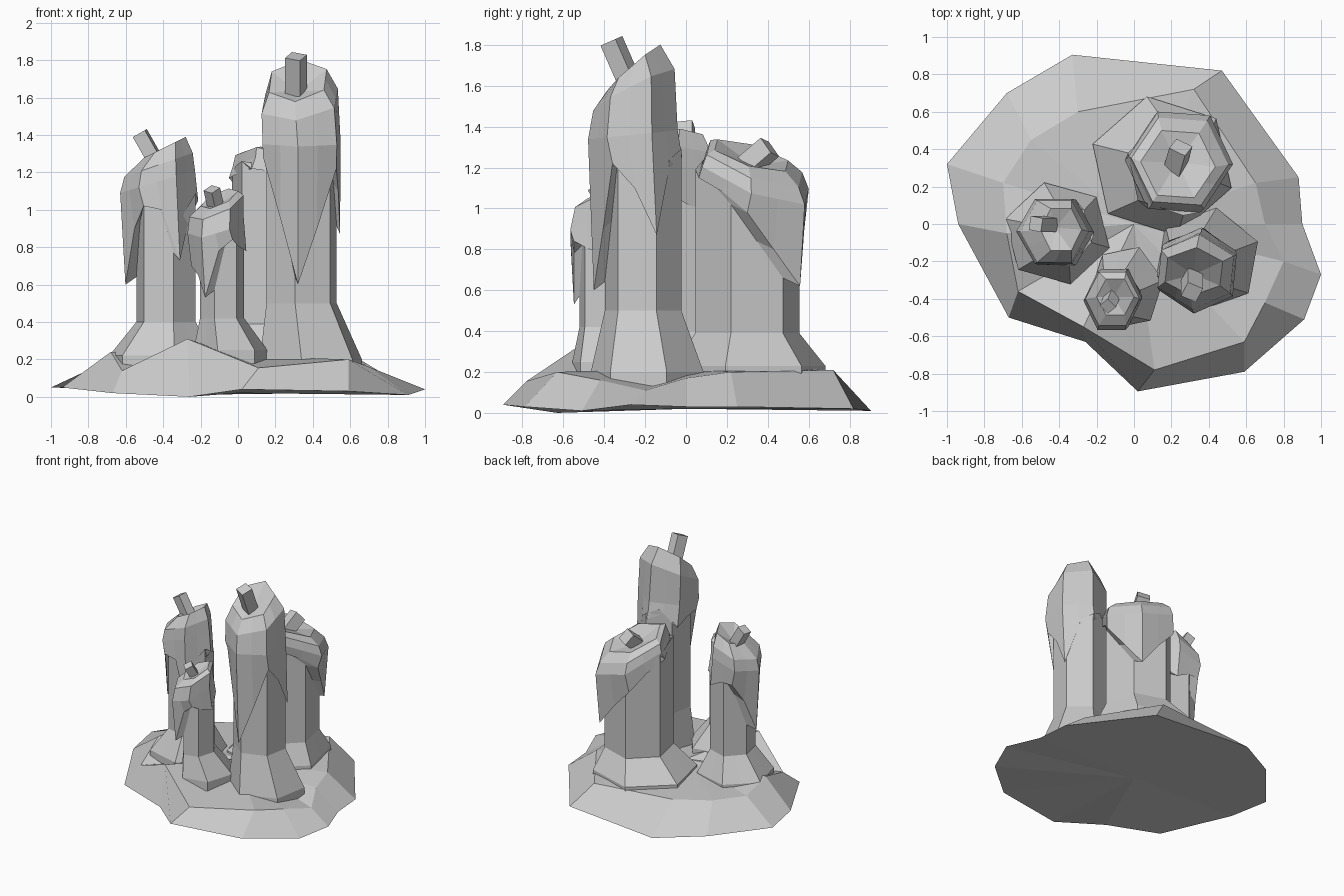
import bpy, bmesh, math
from mathutils import Vector

if "Cube" in bpy.data.objects:
    bpy.data.objects.remove(bpy.data.objects["Cube"])

wax = bpy.data.materials.new("grey_wax")
wax.diffuse_color = (0.6, 0.6, 0.6, 1)
wax.use_nodes = True
wax.node_tree.nodes["Principled BSDF"].inputs["Base Color"].default_value = wax.diffuse_color


def finish(name, bm):
    bmesh.ops.recalc_face_normals(bm, faces=bm.faces[:])
    mesh = bpy.data.meshes.new(name)
    bm.to_mesh(mesh)
    bm.free()
    mesh.materials.append(wax)
    obj = bpy.data.objects.new(name, mesh)
    bpy.context.collection.objects.link(obj)
    return obj


def loft(name, rings, bottom=None, top=None):
    """Skin equal-length rings; close each end with a fan or a single face."""
    bm = bmesh.new()
    loops = [[bm.verts.new(p) for p in ring] for ring in rings]
    n = len(loops[0])
    for a, b in zip(loops, loops[1:]):
        for i in range(n):
            j = (i + 1) % n
            bm.faces.new((a[i], a[j], b[j], b[i]))
    for loop, centre in ((loops[0], bottom), (loops[-1], top)):
        if centre is None:
            bm.faces.new(loop)
        else:
            c = bm.verts.new(centre)
            for i in range(n):
                bm.faces.new((loop[i], loop[(i + 1) % n], c))
    return finish(name, bm)


def hex_ring(cx, cy, rx, ry, z, phase, sx=0, sy=0, heights=None):
    """Twelve points on a six-sided outline, on a plane sloping by sx, sy."""
    pts = []
    for i in range(12):
        a = math.radians(phase + 30 * i)
        k = math.cos(math.pi / 6) if i % 2 else 1
        dx, dy = rx * k * math.cos(a), ry * k * math.sin(a)
        h = heights[i] if heights else z + sx * dx + sy * dy
        pts.append((cx + dx, cy + dy, h))
    return pts


def candle(name, phase, shell, base, body, bulge, shoulder, rim, dip, drips):
    """Flared hexagonal stem with an overhanging, dripping, slanted top."""
    under = [z + 0.04 for z in drips]
    cx, cy, rx, ry, z = base
    bx, by, brx, bry, bz = body
    gx, gy, grx, gry = bulge[:4]
    rings = [
        hex_ring(cx, cy, rx, ry, z - 0.09, phase),
        hex_ring(cx, cy, rx, ry, z, phase),
        hex_ring(bx, by, brx, bry, bz, phase),
        hex_ring(bx, by, brx, bry, 0, phase, heights=under),
        hex_ring((gx + bx) / 2, (gy + by) / 2, (grx + brx) / 2 + 0.012,
                 (gry + bry) / 2 + 0.012, 0, shell, heights=drips),
    ]
    for cx, cy, rx, ry, z, sx, sy in (bulge, shoulder, rim):
        rings.append(hex_ring(cx, cy, rx, ry, z, shell, sx, sy))
    loft(name, rings, top=dip)


def wick(name, start, end, radius, turn):
    """Leaning square prism."""
    a, b = Vector(start), Vector(end)
    q = (b - a).to_track_quat('Z', 'Y')
    corner = [q @ Vector((radius * math.cos(math.radians(turn + 90 * i)),
                          radius * math.sin(math.radians(turn + 90 * i)), 0))
              for i in range(4)]
    loft(name, [[a + c for c in corner], [b + c for c in corner]])


# Melted wax puddle: outer edge and matching upper ridge
edge = [(-1, .32, .05), (-.68, .70, .04), (-.33, .905, .01), (.47, .82, .02),
        (.88, .25, .03), (.90, 0, .03), (1, -.27, .04), (.91, -.51, .01),
        (.59, -.79, .03), (.02, -.895, .04), (-.26, -.63, 0),
        (-.67, -.50, .02), (-.94, 0, .05)]
ridge = [(-.70, .22, .19), (-.55, .45, .2), (-.30, .60, .2), (.32, .72, .21),
         (.65, .22, .2), (.70, 0, .17), (.80, -.20, .11), (.70, -.42, .16),
         (.59, -.63, .2), (.11, -.78, .155), (-.27, -.55, .31),
         (-.62, -.36, .14), (-.68, -.05, .24)]
loft("wax_puddle", [edge, ridge], bottom=(0, 0, .02), top=(0, 0, .22))

# Tall candle at the front right
candle("tall_candle", 20, 25,
       base=(.39, -.19, .29, .28, .2), body=(.34, -.21, .20, .19, .5),
       bulge=(.34, -.26, .23, .22, 1.36, 0, .1),
       shoulder=(.33, -.255, .225, .2, 1.58, .12, .5),
       rim=(.32, -.255, .17, .13, 1.69, .1, .85), dip=(.32, -.27, 1.63),
       drips=[.87, 1.2, 1.25, 1.3, 1.2, 1.25, 1.28, .95, .6, .9, 1.22, 1.1])
wick("tall_wick", (.31, -.26, 1.58), (.31, -.365, 1.82), .062, 20)

# Wide candle at the back, slanting away to its long rear drip
candle("wide_candle", -18, -4,
       base=(.15, .31, .39, .38, .23), body=(.21, .30, .255, .26, .39),
       bulge=(.25, .34, .28, .29, 1.15, -.3, -.35),
       shoulder=(.245, .335, .26, .26, 1.22, -.3, -.33),
       rim=(.235, .32, .20, .20, 1.26, -.28, -.28), dip=(.23, .33, 1.21),
       drips=[.98, .8, .62, .8, .95, 1.08, 1.17, 1.2, 1.22, 1.2, 1.15, 1.08])
wick("wide_wick", (.21, .27, 1.18), (.25, .41, 1.30), .068, 30)

# Medium candle on the left
candle("left_candle", -16, 0,
       base=(-.41, -.05, .29, .28, .22), body=(-.385, -.05, .165, .18, .4),
       bulge=(-.43, -.04, .20, .20, 1.15, .3, 0),
       shoulder=(-.425, -.04, .183, .19, 1.24, .35, 0),
       rim=(-.39, -.03, .11, .13, 1.335, .5, 0), dip=(-.42, -.02, 1.27),
       drips=[1.05, 1.0, .95, 1.0, 1.0, .85, .6, .9, 1.02, 1.0, .73, .95])
wick("left_wick", (-.44, 0, 1.26), (-.525, 0, 1.41), .053, 35)

# Small candle at the front
candle("small_candle", 10, 0,
       base=(-.04, -.34, .20, .23, .25), body=(-.085, -.38, .12, .15, .42),
       bulge=(-.12, -.41, .15, .18, .92, .3, .3),
       shoulder=(-.115, -.40, .145, .165, 1.02, .4, .3),
       rim=(-.10, -.39, .10, .11, 1.06, .4, .35), dip=(-.11, -.39, 1.02),
       drips=[.78, .8, .85, .85, .85, .8, .7, .65, .53, .78, .84, .8])
wick("small_wick", (-.115, -.38, 1.0), (-.14, -.44, 1.11), .045, 20)
